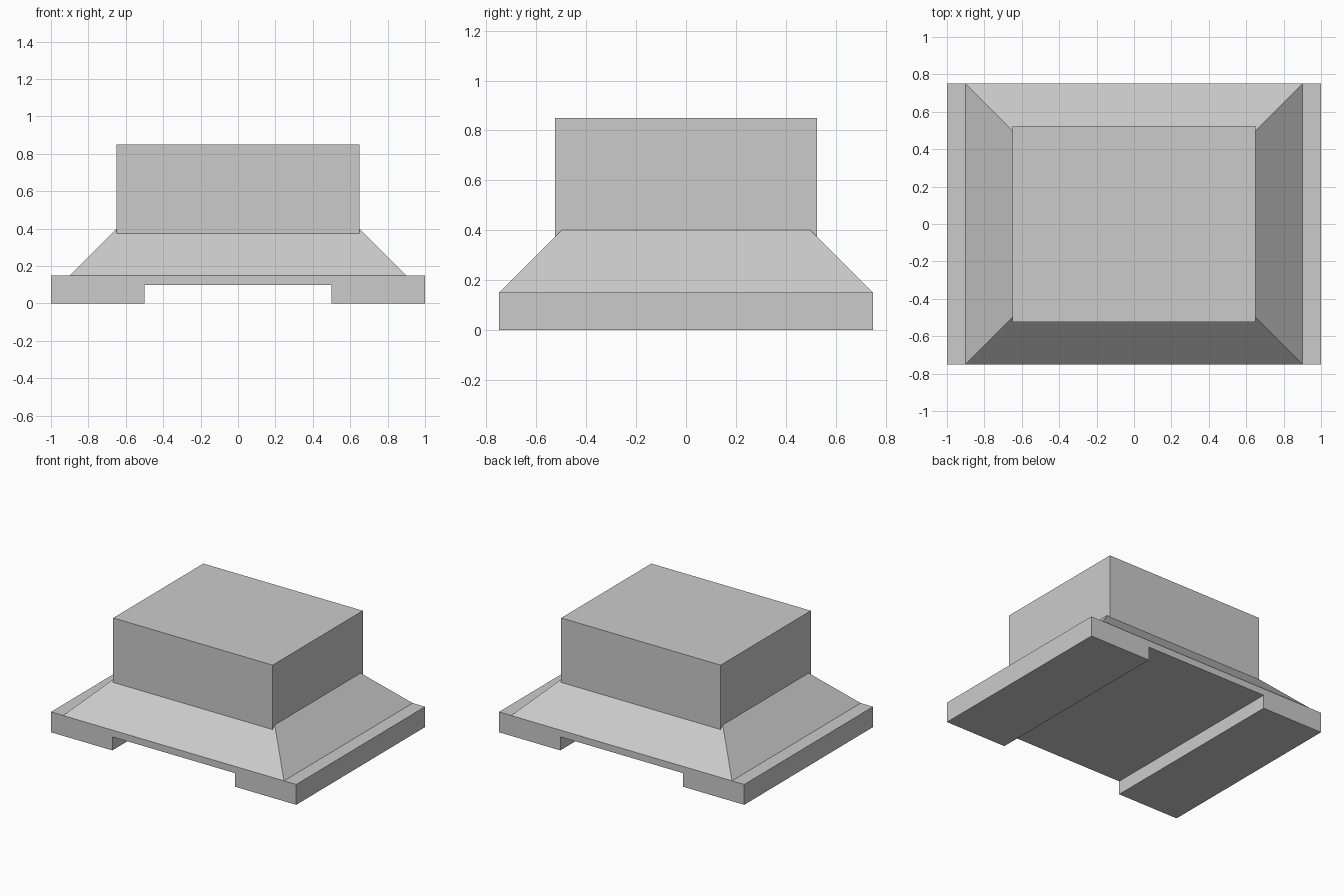
import bpy
import bmesh

cube = bpy.data.objects.get("Cube")
if cube:
    bpy.data.objects.remove(cube, do_unlink=True)

grey = bpy.data.materials.new("light_grey")
grey.use_nodes = True
colour = (0.6, 0.6, 0.6, 1)
grey.diffuse_color = colour
grey.node_tree.nodes["Principled BSDF"].inputs["Base Color"].default_value = colour


def finish(name, bm):
    bmesh.ops.recalc_face_normals(bm, faces=bm.faces)
    mesh = bpy.data.meshes.new(name)
    bm.to_mesh(mesh)
    bm.free()
    mesh.materials.append(grey)
    obj = bpy.data.objects.new(name, mesh)
    bpy.context.collection.objects.link(obj)
    return obj


def tapered_block(name, bottom, top, z0, z1):
    """Block with separate half sizes at its bottom and top."""
    bm = bmesh.new()
    bmesh.ops.create_cube(bm, size=2)
    for v in bm.verts:
        half, z = (top, z1) if v.co.z > 0 else (bottom, z0)
        v.co = (v.co.x * half[0], v.co.y * half[1], z)
    return finish(name, bm)


# Base plate with a channel running front to back underneath
profile = [(-1, 0), (-0.5, 0), (-0.5, 0.1), (0.5, 0.1),
           (0.5, 0), (1, 0), (1, 0.15), (-1, 0.15)]
bm = bmesh.new()
face = bm.faces.new([bm.verts.new((x, -0.75, z)) for x, z in profile])
extruded = bmesh.ops.extrude_face_region(bm, geom=[face])["geom"]
bmesh.ops.translate(bm, vec=(0, 1.5, 0),
                    verts=[g for g in extruded if isinstance(g, bmesh.types.BMVert)])
finish("base_plate", bm)

# Sloped shoulder and the upper block sunk slightly into it
tapered_block("sloped_shoulder", (0.9, 0.75), (0.65, 0.5), 0.15, 0.4)
tapered_block("upper_block", (0.65, 0.525), (0.65, 0.525), 0.375, 0.85)
